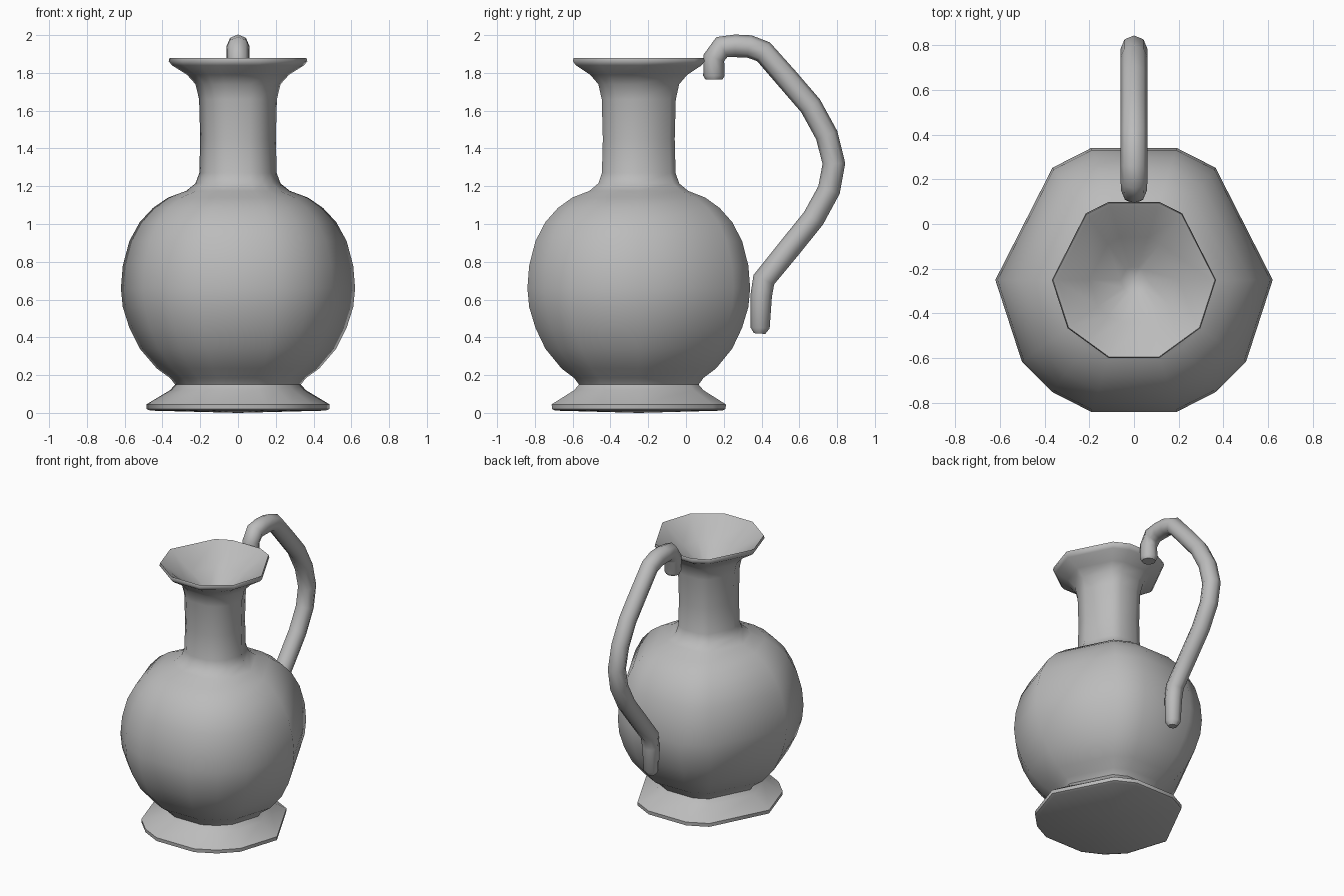
import bpy, bmesh
from math import radians, cos, sin

cube = bpy.data.objects.get("Cube")
if cube:
    bpy.data.objects.remove(cube, do_unlink=True)

# Plain grey clay
clay = bpy.data.materials.new("grey_clay")
clay.use_nodes = True
grey = (0.5, 0.5, 0.5, 1)
clay.diffuse_color = grey
clay.node_tree.nodes["Principled BSDF"].inputs["Base Color"].default_value = grey

AXIS_Y = -0.25
# Corners of the uneven twelve-sided cross-section, mirrored across x
half = (-72, -54, -36, 0, 54, 72)
ANGLES = list(half) + [180 - a for a in reversed(half)]


def finish(ob, angle):
    bpy.ops.object.select_all(action='DESELECT')
    ob.select_set(True)
    bpy.context.view_layer.objects.active = ob
    bpy.ops.object.shade_smooth_by_angle(angle=radians(angle))


def lathe(name, profile):
    """Sweep (radius, height) points round the axis; zero radius makes a pole."""
    bm = bmesh.new()
    rings = []
    for r, z in profile:
        if r == 0:
            rings.append([bm.verts.new((0, AXIS_Y, z))] * len(ANGLES))
            continue
        ring = []
        for a in ANGLES:
            # The flared lip has one straight edge across each front corner
            k = r * (0.951 if z > 1.8 and a in (-54, 234) else 1)
            t = radians(a)
            ring.append(bm.verts.new((k * cos(t), AXIS_Y + k * sin(t), z)))
        rings.append(ring)
    n = len(ANGLES)
    for low, high in zip(rings, rings[1:]):
        for i in range(n):
            j = (i + 1) % n
            quad = [low[i], low[j], high[j], high[i]]
            bm.faces.new(list(dict.fromkeys(quad)))
    bmesh.ops.recalc_face_normals(bm, faces=bm.faces)
    mesh = bpy.data.meshes.new(name)
    bm.to_mesh(mesh)
    bm.free()
    mesh.materials.append(clay)
    ob = bpy.data.objects.new(name, mesh)
    bpy.context.collection.objects.link(ob)
    finish(ob, 52)
    return ob


# Foot, round belly, neck, flared lip and funnel mouth
lathe("jug_body", [
    (0, 0.0), (0.465, 0.012), (0.483, 0.02), (0.485, 0.045),
    (0.36, 0.12), (0.333, 0.15), (0.36, 0.185),
    (0.43, 0.235), (0.52, 0.34), (0.575, 0.45), (0.61, 0.56),
    (0.62, 0.66), (0.61, 0.78), (0.575, 0.91), (0.52, 1.01),
    (0.45, 1.085), (0.37, 1.14), (0.275, 1.175), (0.225, 1.215),
    (0.205, 1.27), (0.2, 1.45), (0.206, 1.66), (0.225, 1.74),
    (0.27, 1.79), (0.35, 1.84), (0.367, 1.862), (0.362, 1.88),
    (0.345, 1.87), (0.2, 1.76), (0.06, 1.66), (0, 1.64)])

# Curved handle: (y, z, thickness factor)
path = [
    (0.148, 1.765, 0.75), (0.148, 1.785, 0.95), (0.148, 1.88, 0.95),
    (0.19, 1.937, 1), (0.26, 1.943, 1), (0.335, 1.94, 1), (0.41, 1.912, 1),
    (0.535, 1.77, 1), (0.66, 1.625, 1), (0.745, 1.47, 1), (0.783, 1.32, 1),
    (0.757, 1.18, 1), (0.675, 1.03, 1), (0.55, 0.875, 1), (0.412, 0.705, 1),
    (0.398, 0.62, 0.95), (0.392, 0.45, 0.85), (0.39, 0.42, 0.5)]
curve = bpy.data.curves.new("handle", 'CURVE')
curve.dimensions = '3D'
curve.bevel_depth = 0.06
curve.bevel_resolution = 2
curve.use_fill_caps = True
curve.materials.append(clay)
spline = curve.splines.new('POLY')
spline.points.add(len(path) - 1)
for point, (y, z, k) in zip(spline.points, path):
    point.co = (0, y, z, 1)
    point.radius = k
handle = bpy.data.objects.new("handle", curve)
bpy.context.collection.objects.link(handle)
bpy.ops.object.select_all(action='DESELECT')
handle.select_set(True)
bpy.context.view_layer.objects.active = handle
bpy.ops.object.convert(target='MESH')
finish(bpy.context.view_layer.objects.active, 60)
